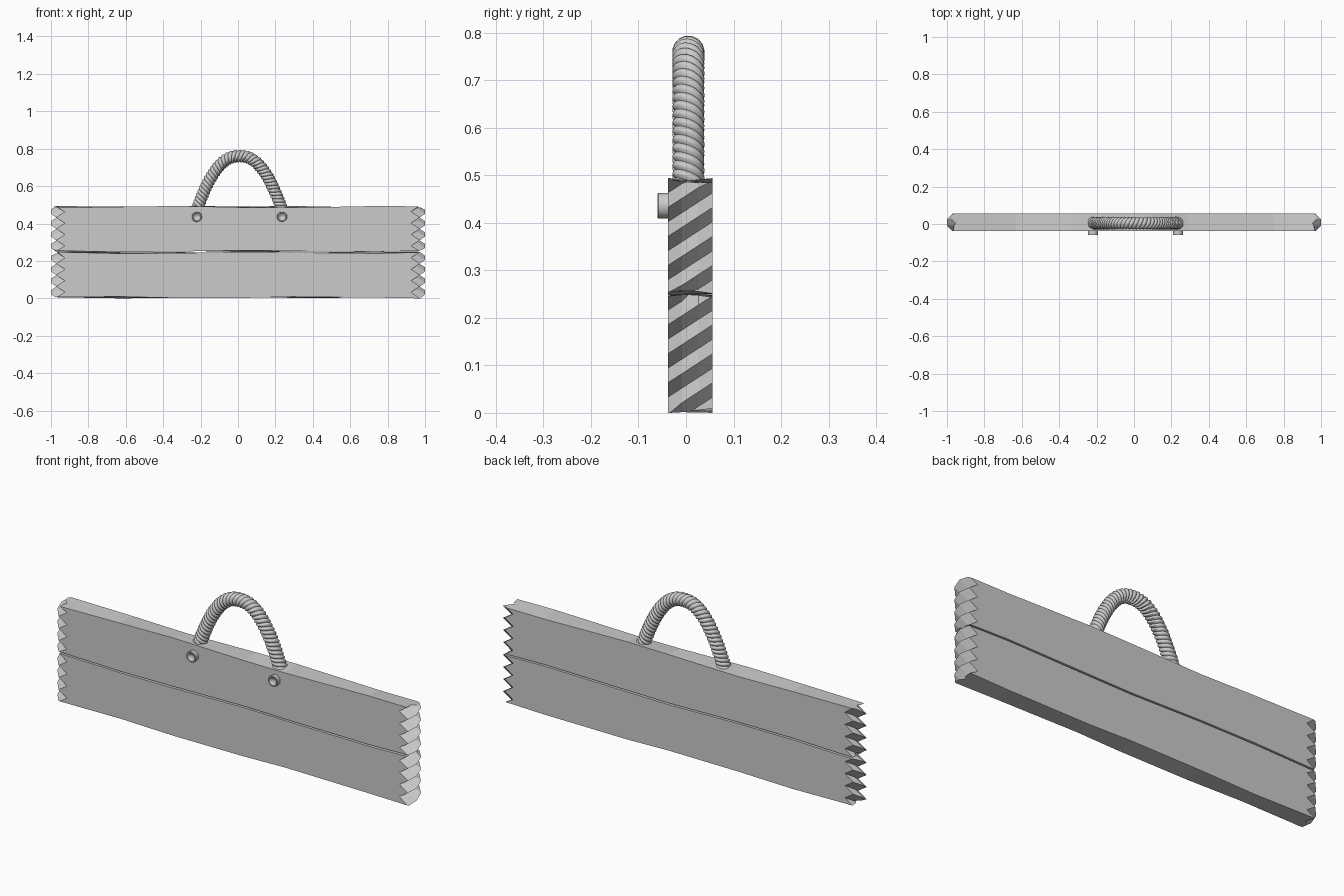
import bpy, bmesh, math
from mathutils import Vector

if "Cube" in bpy.data.objects:
    bpy.data.objects.remove(bpy.data.objects["Cube"])

Y0, Y1 = -0.038, 0.056      # plank front and back
PITCH = 0.061               # height of one splinter tooth


def finish(bm, name, smooth=None):
    bmesh.ops.recalc_face_normals(bm, faces=bm.faces[:])
    me = bpy.data.meshes.new(name)
    bm.to_mesh(me)
    bm.free()
    ob = bpy.data.objects.new(name, me)
    bpy.context.collection.objects.link(ob)
    if smooth:
        bpy.ops.object.select_all(action='DESELECT')
        ob.select_set(True)
        bpy.context.view_layer.objects.active = ob
        bpy.ops.object.shade_smooth_by_angle(angle=math.radians(smooth))
    return ob


def loft(bm, rings, cap=True):
    vs = [[bm.verts.new(p) for p in r] for r in rings]
    n = len(vs[0])
    for a, b in zip(vs, vs[1:]):
        for i in range(n):
            j = (i + 1) % n
            bm.faces.new((a[i], a[j], b[j], b[i]))
    if cap:
        bm.faces.new(vs[0])
        bm.faces.new(vs[-1])


def plank(name, z0, z1, phase):
    bm = bmesh.new()
    # slanted saw-tooth grid on both ends, taller than the plank
    cols = [(Y0, 0.028), (-0.008, 0.0), (0.026, 0.0), (Y1, 0.03)]
    rows = range(-4, 14)
    ends = {}
    for s in (1, -1):
        grid = []
        for y, recess in cols:
            shift = PITCH * (y - Y0) / (Y1 - Y0)
            grid.append([bm.verts.new((s * ((1.0 if i % 2 == 0 else 0.953) - recess), y,
                                       z0 + 0.028 + (i - 1) * PITCH / 2 + shift)) for i in rows])
        for a, b in zip(grid, grid[1:]):
            for i in range(len(a) - 1):
                bm.faces.new((a[i], b[i], b[i + 1], a[i + 1]))
        ends[s] = grid
    for c in (0, -1):
        bm.faces.new(ends[1][c] + ends[-1][c][::-1])
    # trim to plank height and close
    for z, up in ((z0, -1), (z1, 1)):
        bmesh.ops.bisect_plane(bm, geom=bm.verts[:] + bm.edges[:] + bm.faces[:],
                               plane_co=(0, 0, z), plane_no=(0, 0, up), clear_outer=True)
        bmesh.ops.holes_fill(bm, edges=[e for e in bm.edges if e.is_boundary and
                             all(abs(v.co.z - z) < 1e-4 for v in e.verts)], sides=0)
    # uneven long edges
    for x in (-0.63, -0.33, 0.06, 0.29, 0.75):
        bmesh.ops.bisect_plane(bm, geom=bm.verts[:] + bm.edges[:] + bm.faces[:],
                               plane_co=(x, 0, 0), plane_no=(1, 0, 0))
    for v in bm.verts:
        for z, k in ((z0, 0.0), (z1, 2.1)):
            if abs(v.co.z - z) < 1e-4:
                v.co.z += 0.005 * math.sin(5.5 * v.co.x + 30 * v.co.y + phase + k)
                break
    return finish(bm, name)


plank("lower_plank", 0.005, 0.244, 0.4)
plank("upper_plank", 0.252, 0.489, 2.6)

# dished bolt heads
profile = [(0.027, -0.03), (0.027, -0.058), (0.025, -0.06), (0.020, -0.06),
           (0.012, -0.052), (0.004, -0.049)]
for side, x in (("left", -0.22), ("right", 0.235)):
    bm = bmesh.new()
    loft(bm, [[(x + r * math.cos(a), y, 0.436 + r * math.sin(a))
               for a in (math.tau * i / 20 for i in range(20))] for r, y in profile])
    finish(bm, side + "_bolt", 35)

# rope path: rounded arch resampled by length
CX, CY, A, TOP, H = 0.008, 0.005, 0.232, 0.76, 0.30
raw = []
for i in range(801):
    u = -1 + i / 400
    raw.append(Vector((CX + A * u, CY, TOP - H * abs(u) ** 2.3)))
dist = [0.0]
for a, b in zip(raw, raw[1:]):
    dist.append(dist[-1] + (b - a).length)
STEPS, STRANDS, PER = 220, 3, 6
turns = dist[-1] / (STRANDS * 0.0195)
rings, k = [], 0
for s in range(STEPS + 1):
    d = dist[-1] * s / STEPS
    while k < 799 and dist[k + 1] < d:
        k += 1
    p = raw[k].lerp(raw[k + 1], (d - dist[k]) / (dist[k + 1] - dist[k]))
    t = (raw[min(k + 6, 800)] - raw[max(k - 5, 0)]).normalized()
    n = Vector((0, 1, 0))
    m = t.cross(n)
    ring = []
    for i in range(STRANDS * PER):
        r = 0.028 + 0.006 * math.sin(math.pi * (i % PER) / PER)
        a = math.tau * (i / (STRANDS * PER) - turns * s / STEPS)
        ring.append(p + r * (math.cos(a) * m.cross(t) + math.sin(a) * m))
    rings.append(ring)
bm = bmesh.new()
loft(bm, rings)
finish(bm, "rope_handle", 40)
